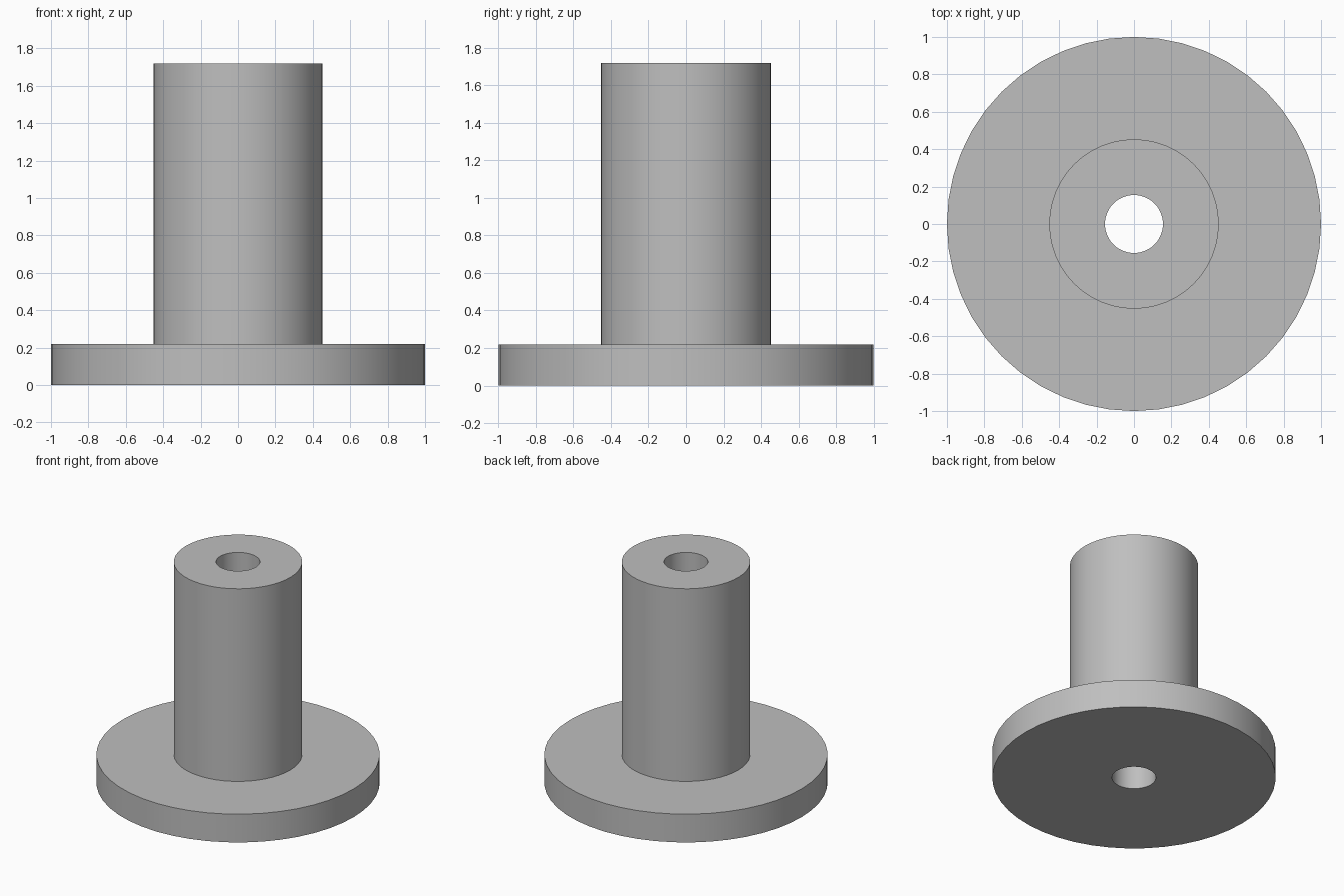
import bpy
import bmesh
import math

SEGMENTS = 48

cube = bpy.data.objects.get("Cube")
if cube:
    bpy.data.objects.remove(cube, do_unlink=True)

# Single plain grey finish
grey = bpy.data.materials.new("plain_grey")
grey.use_nodes = True
colour = (0.52, 0.52, 0.52, 1)
grey.diffuse_color = colour
grey.node_tree.nodes["Principled BSDF"].inputs["Base Color"].default_value = colour


def lathe(name, profile):
    """Revolve a closed (radius, height) profile around the z axis."""
    bm = bmesh.new()
    verts = [bm.verts.new((r, 0, z)) for r, z in profile]
    edges = [bm.edges.new((v, verts[i - 1])) for i, v in enumerate(verts)]
    bmesh.ops.spin(bm, geom=verts + edges, cent=(0, 0, 0), axis=(0, 0, 1),
                   angle=math.tau, steps=SEGMENTS, use_merge=True)
    bmesh.ops.remove_doubles(bm, verts=bm.verts, dist=1e-5)
    bmesh.ops.recalc_face_normals(bm, faces=bm.faces)
    mesh = bpy.data.meshes.new(name)
    bm.to_mesh(mesh)
    bm.free()
    mesh.materials.append(grey)
    obj = bpy.data.objects.new(name, mesh)
    bpy.context.collection.objects.link(obj)
    bpy.ops.object.select_all(action="DESELECT")
    obj.select_set(True)
    bpy.context.view_layer.objects.active = obj
    bpy.ops.object.shade_smooth_by_angle(angle=math.radians(30))
    return obj


BORE, SHAFT, RIM = 0.155, 0.453, 1.0
BASE_TOP, TOP = 0.22, 1.72

# Wide disc and tall shaft as one solid, with a bore straight through
lathe("flanged_bushing", [(BORE, 0), (RIM, 0), (RIM, BASE_TOP),
                          (SHAFT, BASE_TOP), (SHAFT, TOP), (BORE, TOP)])
